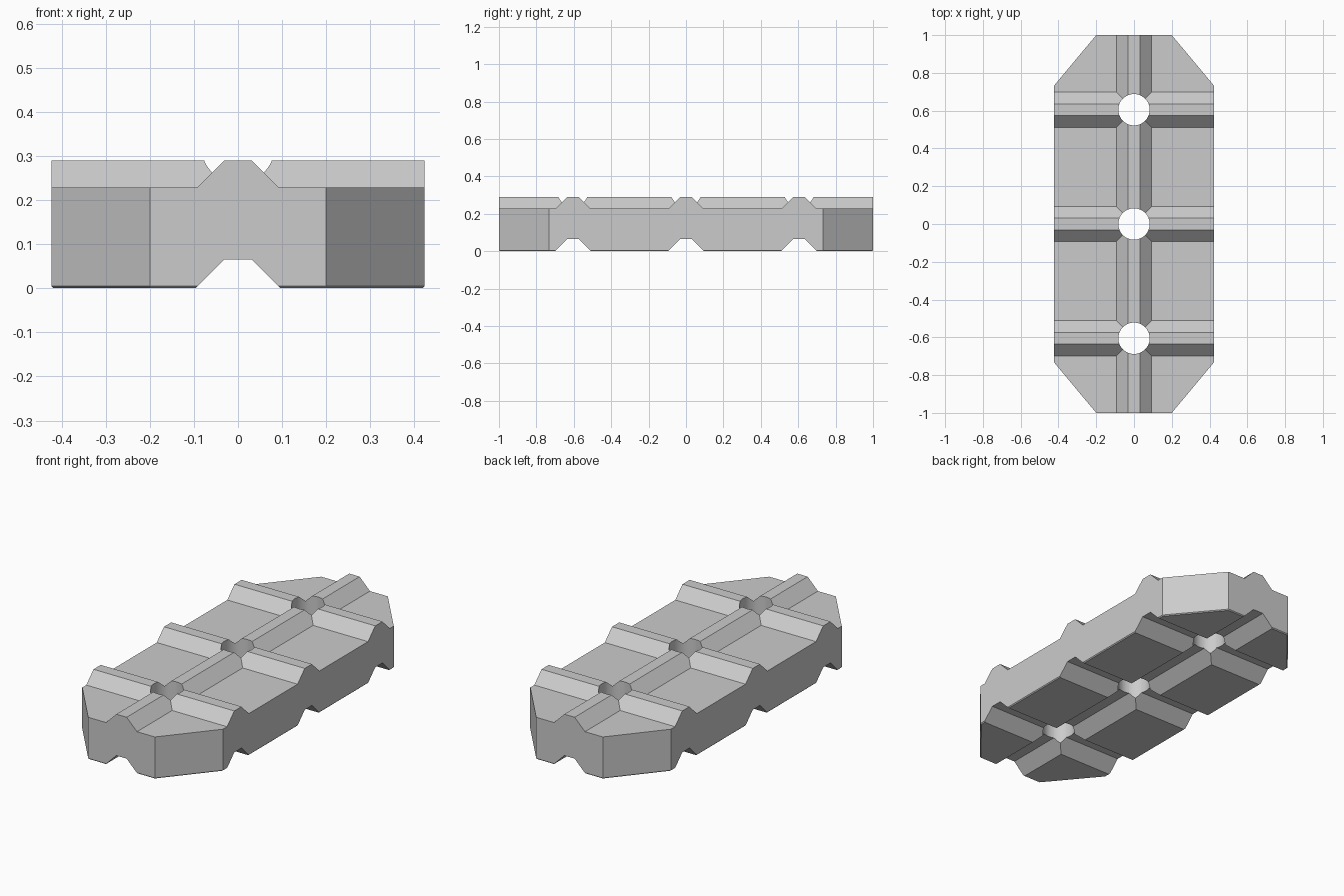
import bpy, bmesh, math

cube = bpy.data.objects.get("Cube")
if cube:
    bpy.data.objects.remove(cube, do_unlink=True)

HALF_X, HALF_Y = 0.423, 1.0
DECK, TOP, GROOVE = 0.228, 0.29, 0.065
FLAT, STEP = 0.031, 0.062
BARS = (-0.605, 0, 0.605)

grey = bpy.data.materials.new("mid grey")
grey.use_nodes = True
colour = (0.6, 0.6, 0.6, 1)
grey.diffuse_color = colour
grey.node_tree.nodes["Principled BSDF"].inputs["Base Color"].default_value = colour


def loft(name, rings):
    """Solid skinned through matching rings of points, capped at both ends."""
    bm = bmesh.new()
    loops = [[bm.verts.new(p) for p in ring] for ring in rings]
    n = len(loops[0])
    for a, b in zip(loops, loops[1:]):
        for i in range(n):
            j = (i + 1) % n
            bm.faces.new((a[i], a[j], b[j], b[i]))
    bm.faces.new(loops[0][::-1])
    bm.faces.new(loops[-1])
    bmesh.ops.recalc_face_normals(bm, faces=bm.faces)
    mesh = bpy.data.meshes.new(name)
    bm.to_mesh(mesh)
    bm.free()
    mesh.materials.append(grey)
    obj = bpy.data.objects.new(name, mesh)
    bpy.context.collection.objects.link(obj)
    return obj


def octagon(inset, z):
    x, y = HALF_X - inset, HALF_Y - inset
    nx, ny = 0.2 - inset / 2, 0.733 - inset / 2
    return [(x, -ny, z), (x, ny, z), (nx, y, z), (-nx, y, z),
            (-x, ny, z), (-x, -ny, z), (-nx, -y, z), (nx, -y, z)]


def bar(name, crest, across, centre=0):
    """Long trapezoid bar with its narrow flat at the crest height."""
    drop = 2 * STEP
    prof = [(-FLAT - drop, crest - drop), (FLAT + drop, crest - drop),
            (FLAT, crest), (-FLAT, crest)]
    if across:
        rings = [[(s, centre + u, z) for u, z in prof] for s in (-1.2, 1.2)]
    else:
        rings = [[(u, s, z) for u, z in prof] for s in (-1.3, 1.3)]
    return loft(name, rings)


def combine(target, tool, operation):
    mod = target.modifiers.new(operation.lower(), "BOOLEAN")
    mod.operation, mod.solver, mod.object = operation, "EXACT", tool
    bpy.context.view_layer.objects.active = target
    bpy.ops.object.modifier_apply(modifier=mod.name)
    bpy.data.objects.remove(tool, do_unlink=True)


# Deck slab with raised ridges, oversize
block = loft("ridged_block", [[(-1.1, -1.1, z), (1.1, -1.1, z), (1.1, 1.1, z),
                               (-1.1, 1.1, z)] for z in (-0.1, DECK)])
combine(block, bar("long_ridge", TOP, False), "UNION")
for y in BARS:
    combine(block, bar("cross_ridge", TOP, True, y), "UNION")

# Trim to the octagonal outline with a thin bevel underneath
outline = loft("outline", [octagon(0.005, 0), octagon(0, 0.005), octagon(0, 0.5)])
combine(block, outline, "INTERSECT")

# Matching grooves underneath
combine(block, bar("long_groove", GROOVE, False), "DIFFERENCE")
for y in BARS:
    combine(block, bar("cross_groove", GROOVE, True, y), "DIFFERENCE")

# Round holes where ridges cross
for y in BARS:
    circle = [(i * math.tau / 48) for i in range(48)]
    hole = loft("hole", [[(0.083 * math.cos(a), y + 0.083 * math.sin(a), z)
                          for a in circle] for z in (-0.2, 0.5)])
    combine(block, hole, "DIFFERENCE")

bpy.ops.object.select_all(action="DESELECT")
block.select_set(True)
bpy.context.view_layer.objects.active = block
bpy.ops.object.shade_smooth_by_angle(angle=math.radians(20))
